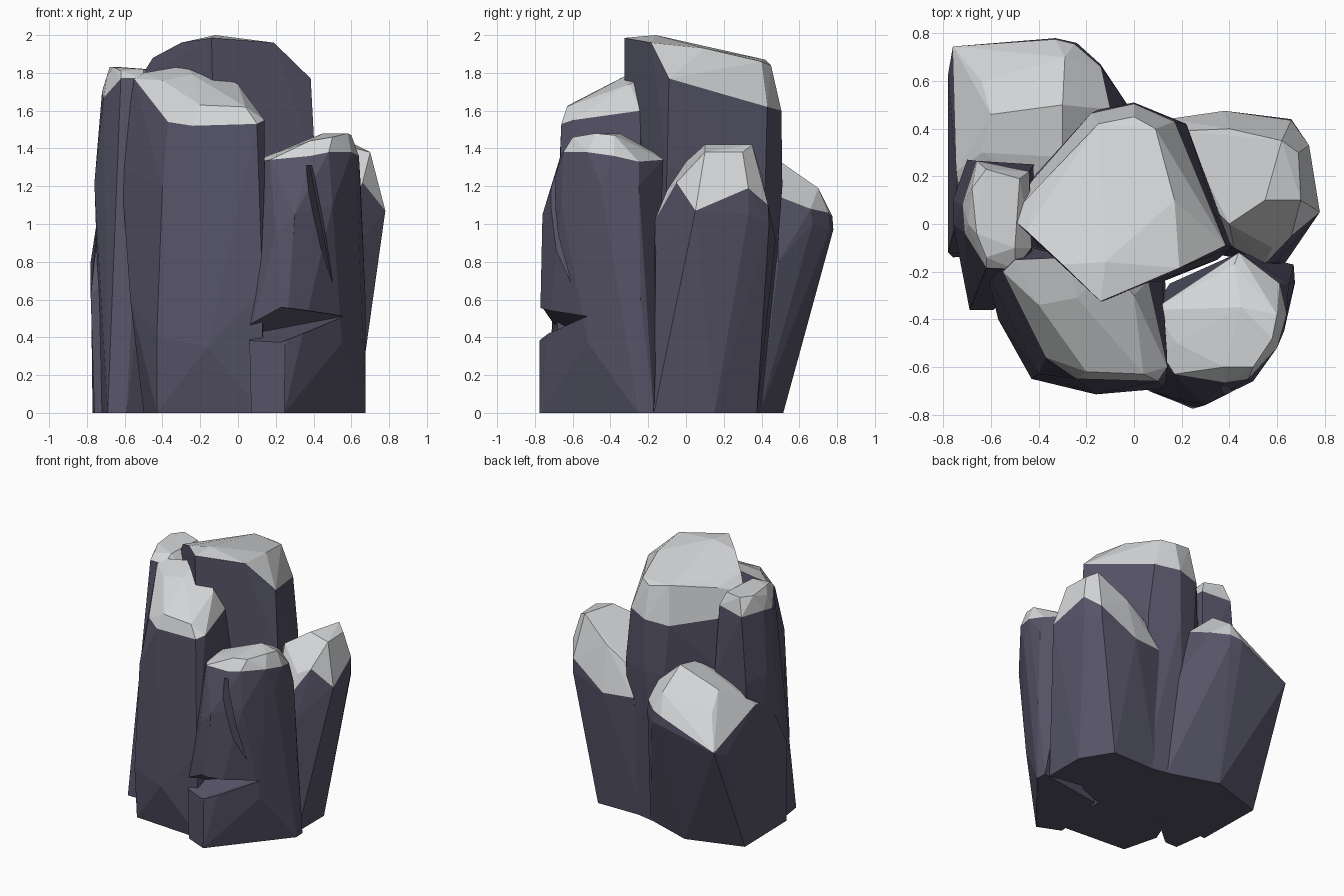
import bpy, bmesh, math


def material(name, rgb):
    m = bpy.data.materials.new(name)
    m.diffuse_color = (*rgb, 1)
    return m


STONE = material("dark_stone", (0.092, 0.087, 0.135))
CAP = material("pale_cap", (0.67, 0.68, 0.69))


def hull(name, body, cap=()):
    """Faceted convex rock; upward faces made only of cap points are pale."""
    bm = bmesh.new()
    for p in body:
        bm.verts.new(p)
    high = set(bm.verts.new(p) for p in cap)
    bmesh.ops.convex_hull(bm, input=bm.verts[:])
    loose = [v for v in bm.verts if not v.link_faces]
    bmesh.ops.delete(bm, geom=loose, context='VERTS')
    bmesh.ops.recalc_face_normals(bm, faces=bm.faces[:])
    for f in bm.faces:
        f.normal_update()
        if f.normal.z > 0.12 and all(v in high for v in f.verts):
            f.material_index = 1
    bmesh.ops.dissolve_limit(bm, angle_limit=math.radians(3), verts=bm.verts[:],
                             edges=bm.edges[:], delimit={'MATERIAL'})
    me = bpy.data.meshes.new(name)
    bm.to_mesh(me)
    bm.free()
    me.materials.append(STONE)
    me.materials.append(CAP)
    ob = bpy.data.objects.new(name, me)
    bpy.context.collection.objects.link(ob)
    return ob


def cut(ob, points):
    """Carve a wedge-shaped crack."""
    c = hull("crack_cutter", points)
    c.hide_render = True
    mod = ob.modifiers.new("crack", 'BOOLEAN')
    mod.operation, mod.solver, mod.object = 'DIFFERENCE', 'EXACT', c
    bpy.context.view_layer.objects.active = ob
    bpy.ops.object.modifier_apply(modifier=mod.name)
    bpy.data.objects.remove(c)


# Tall centre column: base and shoulder, then rim and crown
hull("centre_column",
     [(-.48, .05, 0), (-.1, .42, 0), (.2, .36, 0), (.35, -.15, 0), (-.1, -.33, 0),
      (-.5, .05, 1.2), (-.42, .2, 1.2), (-.15, .48, 1.2), (0, .51, 1.2),
      (.22, .42, 1.2), (.41, -.1, 1.3), (-.14, -.33, 1.2)],
     [(-.52, .03, 1.77), (-.43, .18, 1.6), (-.18, .465, 1.58), (0, .505, 1.6),
      (.17, .43, 1.62), (.385, -.09, 1.77),
      (-.14, -.325, 1.985), (-.12, -.16, 2.0), (.19, -.185, 1.96), (.17, .1, 1.93),
      (.09, .4, 1.86), (0, .45, 1.84), (-.15, .42, 1.87), (-.39, .17, 1.82),
      (-.45, -.03, 1.88), (-.3, -.17, 1.96)])

# Front left column
hull("front_left_column",
     [(-.43, -.62, 0), (.13, -.66, 0), (-.5, -.35, 0), (.13, -.2, 0), (-.4, -.1, 0),
      (-.43, -.65, .4), (-.16, -.715, .35), (-.57, -.4, .6), (.13, -.69, .65),
      (-.62, -.2, 1.3), (-.4, -.63, 1.2), (.14, -.62, 1.2), (.12, -.24, 1.2),
      (-.5, -.08, 1.3)],
     [(-.55, -.2, 1.77), (-.37, -.56, 1.54), (-.24, -.65, 1.52), (.1, -.66, 1.53),
      (.14, -.6, 1.55), (.06, -.24, 1.6),
      (-.5, -.15, 1.8), (-.27, -.14, 1.84), (-.24, -.31, 1.79), (-.1, -.18, 1.8),
      (0, -.3, 1.74), (-.2, -.62, 1.63), (.04, -.63, 1.62), (-.4, -.34, 1.76)])

# Slim left column
hull("left_column",
     [(-.69, -.36, 0), (-.59, -.36, 0), (-.72, -.14, 0), (-.7, .2, 0), (-.4, .2, 0),
      (-.4, -.2, 0), (-.74, -.1, .9), (-.76, 0, 1.22), (-.76, .1, 1.22),
      (-.7, .27, 1.2), (-.42, .25, 1.2), (-.45, -.2, 1.2), (-.62, -.22, 1.3)],
     [(-.72, .08, 1.7), (-.66, .265, 1.7), (-.44, .22, 1.72), (-.43, -.1, 1.74),
      (-.5, -.19, 1.77), (-.62, -.185, 1.77), (-.71, -.04, 1.67),
      (-.695, .0, 1.78), (-.68, .15, 1.83), (-.62, .23, 1.83), (-.48, .19, 1.82),
      (-.5, -.1, 1.82), (-.62, -.14, 1.81), (-.66, -.04, 1.83)])

# Back left boulder, leaning outwards
hull("back_left_boulder",
     [(-.76, -.14, 0), (-.77, .38, 0), (-.35, .515, 0), (.03, .39, 0), (.06, .23, 0),
      (-.2, -.1, 0), (-.78, -.12, .62), (-.75, 0, .9), (-.78, .63, .8),
      (-.33, .78, .97), (-.24, .76, .97), (-.14, .67, 1.0), (-.02, .49, .8)],
     [(-.76, .745, .86), (-.33, .775, 1.04), (-.25, .755, 1.06), (-.14, .66, 1.08),
      (-.1, .48, 1.15), (-.745, .22, 1.03), (-.72, .08, 1.0), (-.3, .1, 1.2),
      (-.6, .46, 1.2), (-.64, .6, 1.08), (-.3, .5, 1.33), (-.29, .7, 1.19),
      (-.3, .28, 1.28), (-.64, .3, 1.15)])

# Back right column, flaring near the cap
hull("back_right_column",
     [(.63, -.17, 0), (.63, .15, 0), (.49, .375, 0), (.1, .37, 0), (.2, -.1, 0),
      (.73, .06, .78), (.73, .33, 1.05), (.66, .44, 1.0), (.38, .47, .88),
      (.14, .43, .88), (.6, -.16, .85)],
     [(.55, -.165, 1.02), (.78, .05, 1.07), (.735, .33, 1.19), (.66, .435, 1.1),
      (.38, .475, .92), (.14, .44, .93), (.1, .3, 1.0), (.42, -.1, 1.1),
      (.58, -.1, 1.18), (.66, -.05, 1.22), (.7, .1, 1.38), (.69, .3, 1.38),
      (.62, .35, 1.42), (.55, .1, 1.42), (.4, .4, 1.26), (.2, .39, 1.13), (.4, 0, 1.33)])

# Short front right column with two cracks
front_right = hull(
    "front_right_column",
    [(.07, -.7, 0), (.245, -.775, 0), (.675, -.25, 0), (.67, -.17, 0), (.15, -.25, 0),
     (.06, -.7, .4), (.25, -.775, .36), (.55, -.52, .37),
     (.14, -.6, 1.3), (.2, -.74, .95), (.3, -.76, 1.05),
     (.36, -.73, 1.05), (.5, -.66, 1.1), (.63, -.45, 1.2), (.675, -.24, .6),
     (.65, -.25, 1.2), (.09, -.35, 1.2)],
    [(.12, -.55, 1.33), (.17, -.63, 1.34), (.38, -.665, 1.36), (.48, -.65, 1.38),
     (.6, -.52, 1.38), (.64, -.38, 1.36), (.61, -.25, 1.33), (.44, -.12, 1.34),
     (.08, -.36, 1.33),
     (.18, -.5, 1.37), (.38, -.6, 1.44), (.5, -.6, 1.46), (.58, -.48, 1.48),
     (.6, -.38, 1.47), (.45, -.35, 1.48), (.42, -.17, 1.38)])
# Horizontal notch, then upright groove
cut(front_right, [(-.05, -1.0, .26), (-.05, -1.0, .6), (.02, -.62, .41),
                  (.55, -.48, .51), (.57, -.9, .53), (.57, -.9, .49)])
cut(front_right, [(.29, -.9, 1.31), (.43, -.9, 1.31), (.38, -.62, 1.31),
                  (.5, -.6, .69), (.5, -.8, .69)])
